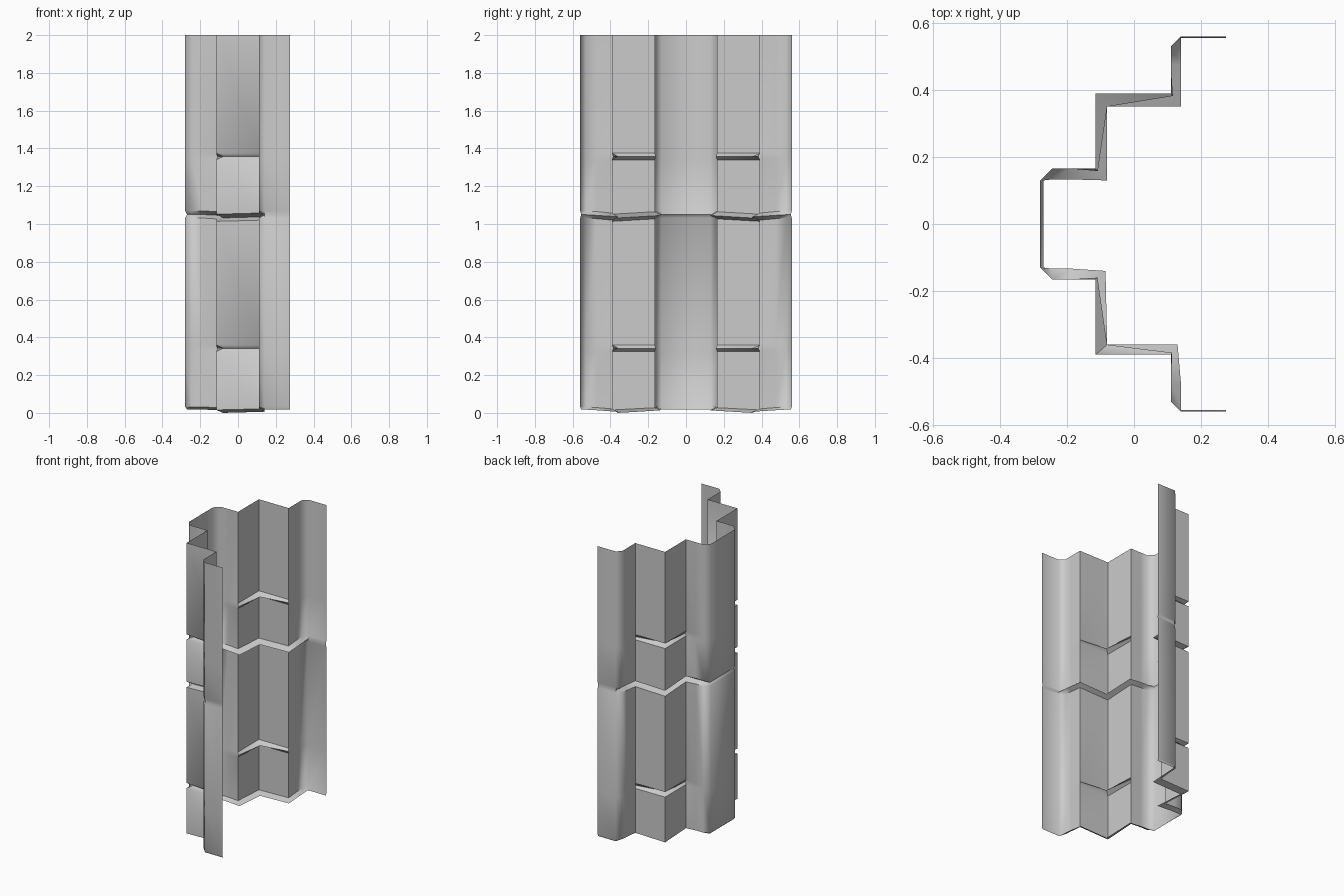
import bpy, bmesh

if "Cube" in bpy.data.objects:
    bpy.data.objects.remove(bpy.data.objects["Cube"])

# half cross-section: (outer x, outer y), (seam x, seam y), short-seam weight, seam drop
HALF = [
    ((0.275, 0.56), (0.275, 0.555), 0.0, 0.0),
    ((0.14, 0.56), (0.14, 0.555), 0.0, 0.0),
    ((0.11, 0.53), (0.14, 0.54), 0.0, 0.0),
    ((0.11, 0.475), (0.14, 0.475), 0.0, 0.004),
    ((0.11, 0.39), (0.14, 0.35), 0.2, 0.012),
    ((-0.115, 0.39), (-0.08, 0.35), 1.0, 0.018),
    ((-0.115, 0.165), (-0.08, 0.13), 0.2, 0.005),
    ((-0.19, 0.165), (-0.19, 0.133), 0.0, 0.0),
    ((-0.245, 0.165), (-0.245, 0.133), 0.0, 0.0),
    ((-0.28, 0.13), (-0.27, 0.13), 0.0, 0.0),
]
# the front half has slightly shallower inner corners
FRONT_SEAM = {4: (0.13, 0.36), 5: (-0.08, 0.36), 6: (-0.085, 0.14)}

# full cross-section, back half then mirrored front half
columns = list(HALF)
for i in reversed(range(len(HALF))):
    o, s, w, d = HALF[i]
    s = FRONT_SEAM.get(i, s)
    columns.append(((o[0], -o[1]), (s[0], -s[1]), w, d))

# rows from top to bottom: height, kind of row, share of the seam drop
ROWS = [
    (2.0, "plain", 0),
    (1.375, "plain", 0), (1.357, "short", 0), (1.34, "plain", 0),
    (1.07, "plain", 1), (1.05, "full", 1), (1.032, "plain", 1),
    (0.36, "plain", 0), (0.342, "short", 0), (0.325, "plain", 0),
    (0.032, "plain", 0.9), (0.018, "full", 1),
]


def folded_panel(name):
    bm = bmesh.new()
    grid = []
    for z, kind, drop in ROWS:
        row = []
        for o, s, w, d in columns:
            t = {"plain": 0.0, "short": w, "full": 1.0}[kind]
            x = o[0] + (s[0] - o[0]) * t
            y = o[1] + (s[1] - o[1]) * t
            row.append(bm.verts.new((x, y, z - d * drop)))
        grid.append(row)
    for a, b in zip(grid, grid[1:]):
        for i in range(len(columns) - 1):
            bm.faces.new((a[i], a[i + 1], b[i + 1], b[i]))
    bm.normal_update()
    # outside of the sheet faces -x
    if sum(f.normal.x * f.calc_area() for f in bm.faces) > 0:
        bmesh.ops.reverse_faces(bm, faces=bm.faces[:])
    mesh = bpy.data.meshes.new(name)
    bm.to_mesh(mesh)
    bm.free()
    obj = bpy.data.objects.new(name, mesh)
    bpy.context.collection.objects.link(obj)
    return obj


# stepped sheet with pressed seams
panel = folded_panel("stepped_wall_panel")
bpy.context.view_layer.objects.active = panel
panel.select_set(True)
bpy.ops.object.shade_smooth_by_angle(angle=0.87)
